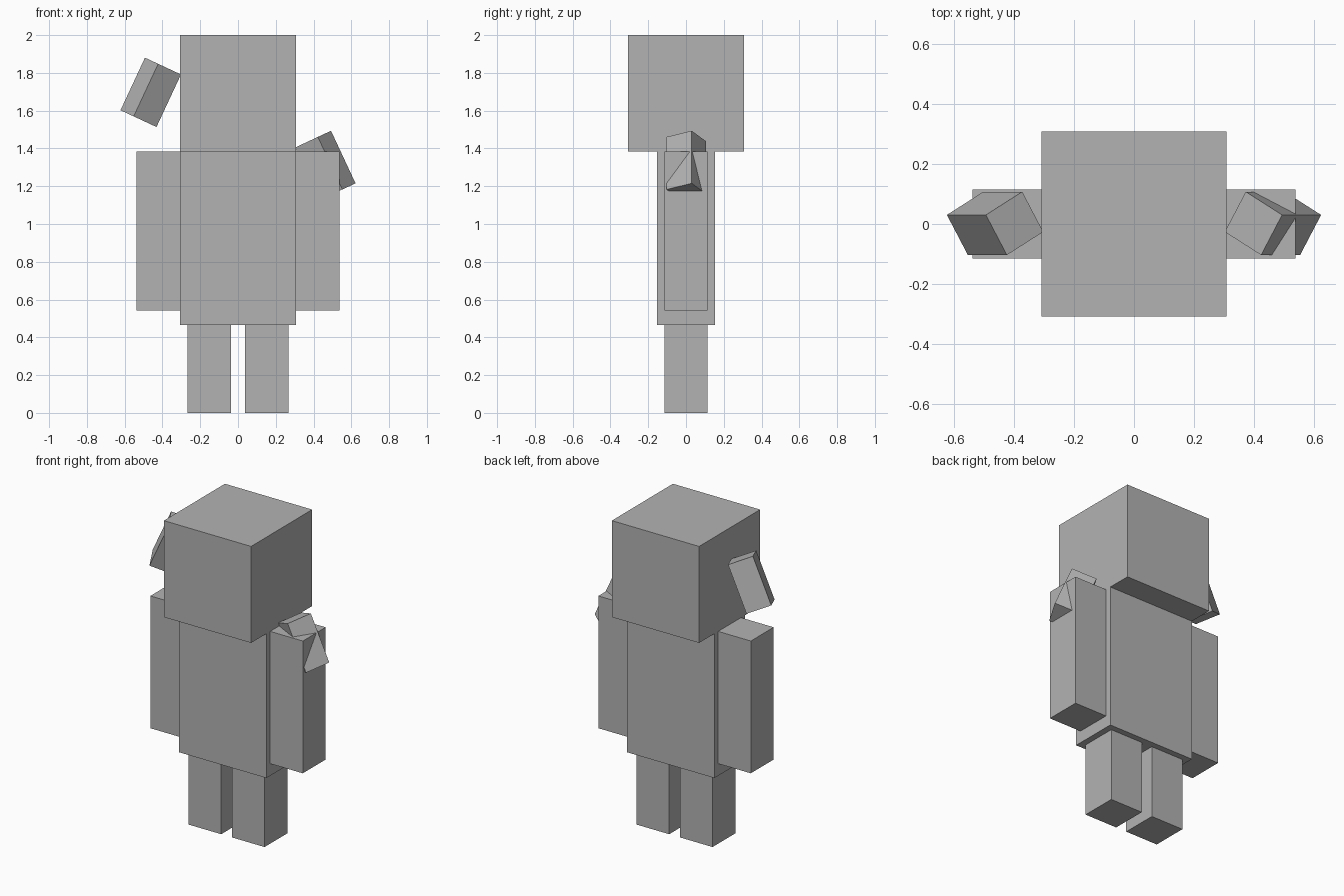
import bpy
from math import radians
from mathutils import Matrix

if "Cube" in bpy.data.objects:
    bpy.data.objects.remove(bpy.data.objects["Cube"])

grey = bpy.data.materials.new("plain_grey")
grey.diffuse_color = (0.45, 0.45, 0.45, 1)
grey.use_nodes = True
grey.node_tree.nodes["Principled BSDF"].inputs["Base Color"].default_value = grey.diffuse_color


def box(name, size, centre, tilt=0, yaw=0):
    """Flat-faced box, yawed about its own long axis and then tilted sideways."""
    bpy.ops.mesh.primitive_cube_add(size=1)
    ob = bpy.context.object
    ob.name = name
    ob.data.transform(Matrix.Translation(centre)
                      @ Matrix.Rotation(radians(tilt), 4, 'Y')
                      @ Matrix.Rotation(radians(yaw), 4, 'Z')
                      @ Matrix.Diagonal((*size, 1)))
    ob.data.materials.append(grey)
    return ob


# Head and torso
box("head", (0.615, 0.615, 0.615), (0, 0, 1.6925))
box("torso", (0.615, 0.307, 0.92), (0, 0, 0.925))

# Limbs and the small tilted blocks, one set per side
for side, s, block_z in (("left", -1, 1.697), ("right", 1, 1.31)):
    box(side + "_leg", (0.23, 0.23, 0.465), (s * 0.153, 0, 0.2325))
    box(side + "_arm", (0.23, 0.23, 0.843), (s * 0.4225, 0, 0.9635))
    box(side + "_tilted_block", (0.154, 0.154, 0.307),
        (s * 0.462, 0.002, block_z), tilt=-s * 25, yaw=-s * 30)
